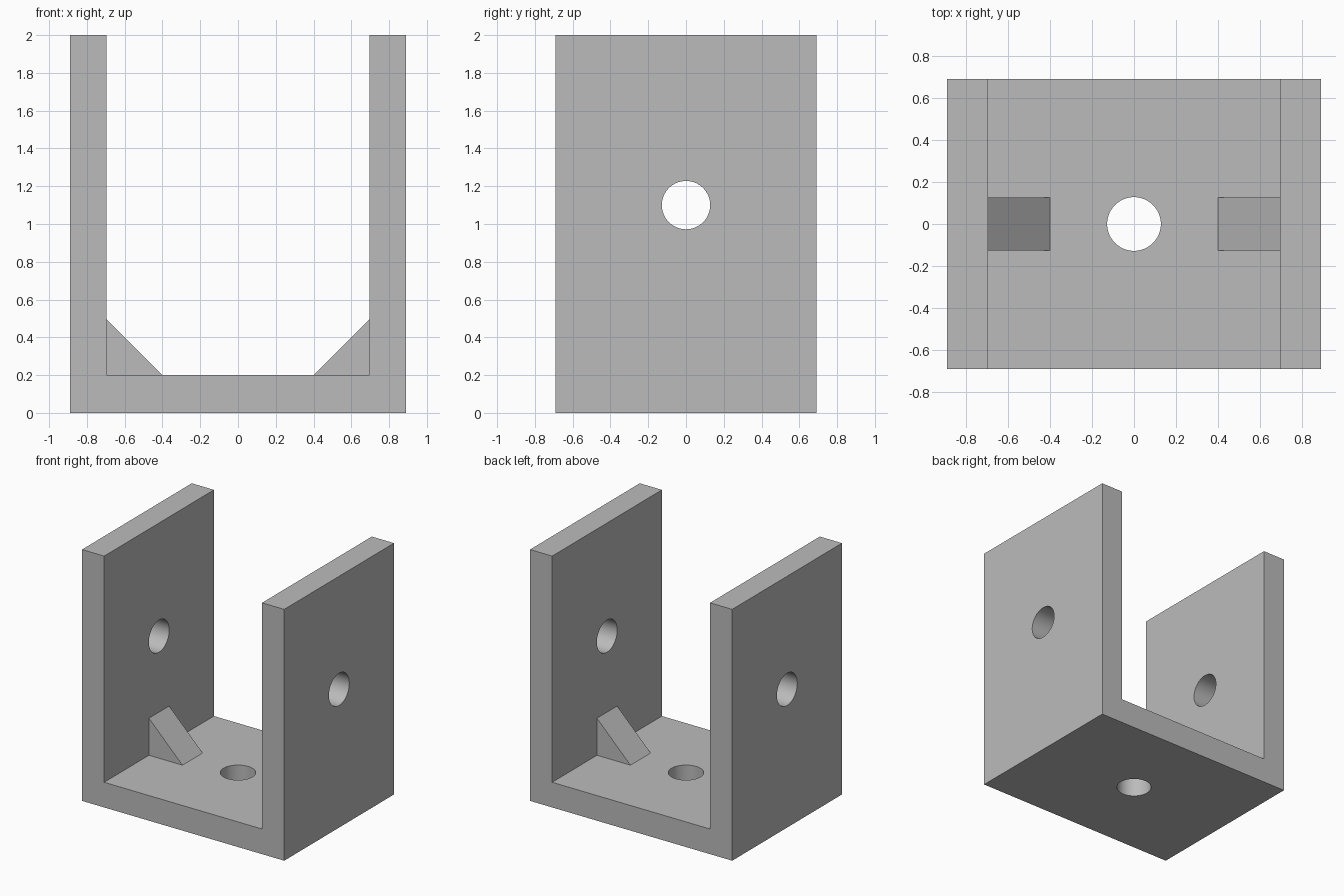
import bpy
import bmesh
import math

cube = bpy.data.objects.get("Cube")
if cube:
    bpy.data.objects.remove(cube, do_unlink=True)

HALF_W, HALF_D, HEIGHT = 0.89, 0.69, 2.0
INNER, FLOOR = 0.695, 0.2      # inside face of the walls, top of the base
HOLE_R, HOLE_Z = 0.128, 1.1
RIB, RIB_HALF = 0.295, 0.127   # leg length and half thickness of a gusset

grey = bpy.data.materials.new("plain_grey")
grey.use_nodes = True
grey.diffuse_color = (0.5, 0.5, 0.5, 1)
grey.node_tree.nodes["Principled BSDF"].inputs["Base Color"].default_value = (0.5, 0.5, 0.5, 1)


def extrude_profile(name, points, half_depth):
    """Extrude an x-z outline symmetrically along y."""
    bm = bmesh.new()
    face = bm.faces.new([bm.verts.new((x, -half_depth, z)) for x, z in points])
    ext = bmesh.ops.extrude_face_region(bm, geom=[face], use_keep_orig=True)
    moved = [g for g in ext["geom"] if isinstance(g, bmesh.types.BMVert)]
    bmesh.ops.translate(bm, verts=moved, vec=(0, 2 * half_depth, 0))
    bmesh.ops.recalc_face_normals(bm, faces=bm.faces)
    mesh = bpy.data.meshes.new(name)
    bm.to_mesh(mesh)
    bm.free()
    mesh.materials.append(grey)
    obj = bpy.data.objects.new(name, mesh)
    bpy.context.collection.objects.link(obj)
    return obj


def drill(target, location, rotation, length):
    """Cut a round hole through the target."""
    bpy.ops.mesh.primitive_cylinder_add(vertices=64, radius=HOLE_R, depth=length,
                                        location=location, rotation=rotation)
    cutter = bpy.context.object
    cutter.name = "hole_cutter"
    cutter.hide_render = True
    cutter.data.materials.append(grey)
    mod = target.modifiers.new("hole", 'BOOLEAN')
    mod.operation, mod.solver, mod.object = 'DIFFERENCE', 'EXACT', cutter
    bpy.context.view_layer.objects.active = target
    bpy.ops.object.modifier_apply(modifier=mod.name)
    bpy.data.objects.remove(cutter, do_unlink=True)


# U-shaped bracket: base and two upright walls
right_half = [(HALF_W, 0), (HALF_W, HEIGHT), (INNER, HEIGHT), (INNER, FLOOR)]
bracket = extrude_profile("bracket", right_half + [(-x, z) for x, z in reversed(right_half)], HALF_D)

# Pin hole through both walls, bolt hole through the base
drill(bracket, (0, 0, HOLE_Z), (0, math.pi / 2, 0), 3)
drill(bracket, (0, 0, FLOOR / 2), (0, 0, 0), 0.6)

bpy.ops.object.select_all(action='DESELECT')
bracket.select_set(True)
bpy.context.view_layer.objects.active = bracket
bpy.ops.object.shade_smooth_by_angle(angle=math.radians(30))

# Triangular gussets in the inner corners
for side, s in (("left", 1), ("right", -1)):
    extrude_profile(side + "_gusset",
                    [(s * INNER, FLOOR), (s * INNER, FLOOR + RIB), (s * (INNER - RIB), FLOOR)],
                    RIB_HALF)
